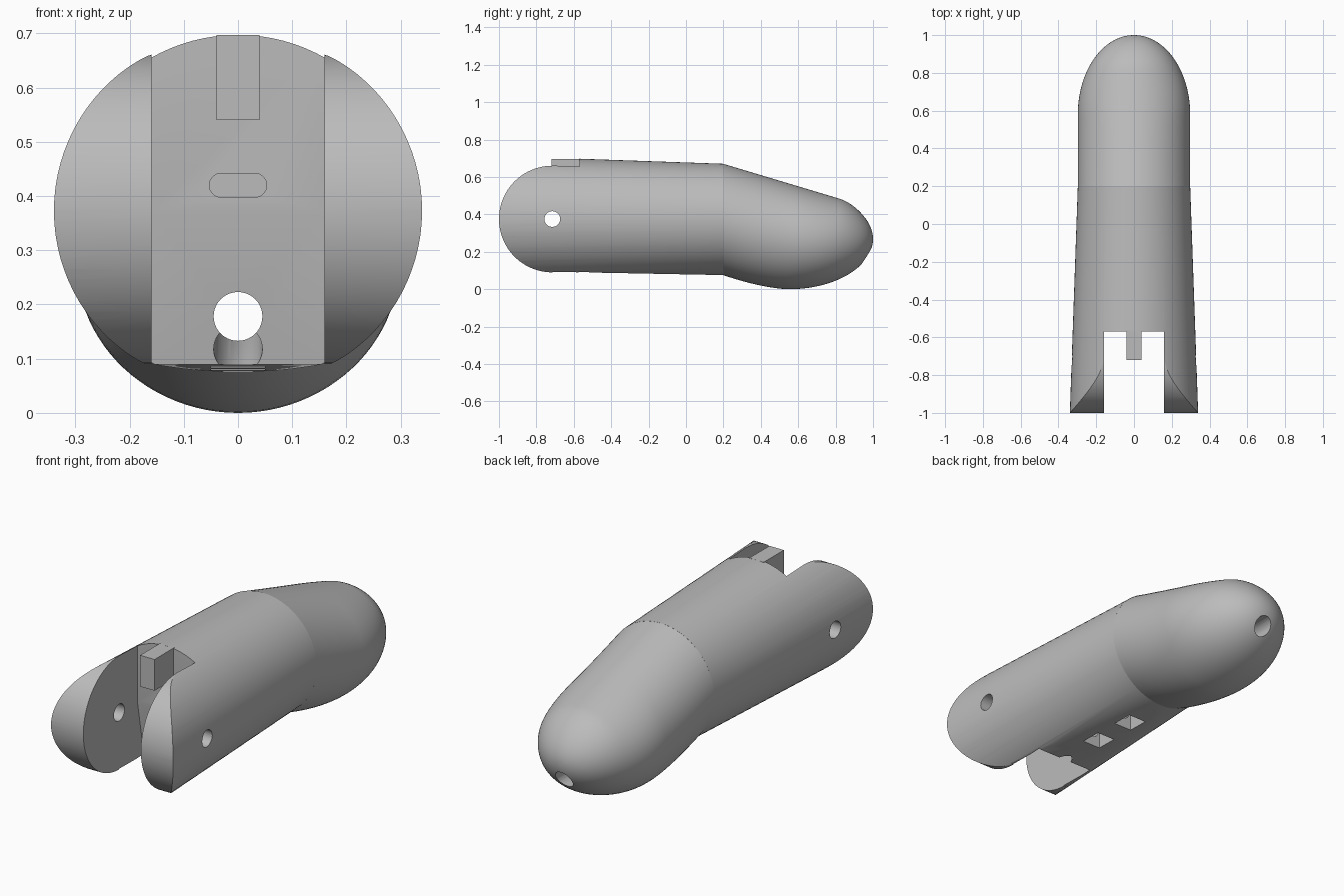
import bpy, bmesh
from math import sin, cos, pi, sqrt
from mathutils import Vector

cube = bpy.data.objects.get("Cube")
if cube:
    bpy.data.objects.remove(cube)

grey = bpy.data.materials.new("plain grey")
grey.use_nodes = True
COLOUR = (0.5, 0.5, 0.5, 1)
grey.diffuse_color = COLOUR
grey.node_tree.nodes["Principled BSDF"].inputs["Base Color"].default_value = COLOUR

AXIS = 0.373          # height of the barrel axis
PIVOT = (-0.715, 0.375)  # hinge centre (y, z)


def finish(name, bm):
    bmesh.ops.recalc_face_normals(bm, faces=bm.faces)
    mesh = bpy.data.meshes.new(name)
    bm.to_mesh(mesh)
    bm.free()
    mesh.materials.append(grey)
    obj = bpy.data.objects.new(name, mesh)
    bpy.context.collection.objects.link(obj)
    return obj


def loft(name, rings):
    """Skin a list of closed rings and cap both ends."""
    bm = bmesh.new()
    rows = [[bm.verts.new(p) for p in ring] for ring in rings]
    n = len(rows[0])
    for a, b in zip(rows, rows[1:]):
        for i in range(n):
            j = (i + 1) % n
            bm.faces.new((a[i], a[j], b[j], b[i]))
    bm.faces.new(rows[0])
    bm.faces.new(rows[-1])
    return finish(name, bm)


def ellipse(y, z, rx, rz, n=96):
    return [(rx * cos(2 * pi * i / n), y, z + rz * sin(2 * pi * i / n)) for i in range(n)]


def prism(name, outline, half):
    """Extrude a (y, z) outline across x."""
    return loft(name, [[(x, y, z) for y, z in outline] for x in (-half, half)])


def box(name, half, y0, y1, z0, z1):
    return prism(name, [(y0, z0), (y1, z0), (y1, z1), (y0, z1)], half)


def rod(name, start, end, r):
    a, b = Vector(start), Vector(end)
    turn = (b - a).to_track_quat('Z', 'Y')
    ring = [turn @ Vector((r * cos(2 * pi * i / 40), r * sin(2 * pi * i / 40), 0)) for i in range(40)]
    return loft(name, [[p + q for q in ring] for p in (a, b)])


def boolean(obj, cutter, operation='DIFFERENCE'):
    bpy.context.view_layer.objects.active = obj
    mod = obj.modifiers.new("cut", 'BOOLEAN')
    mod.operation, mod.solver, mod.object = operation, 'EXACT', cutter
    bpy.ops.object.modifier_apply(modifier=mod.name)
    bpy.data.objects.remove(cutter)


# Tapered barrel
barrel = loft("barrel", [ellipse(-1.01, AXIS, 0.34, 0.34), ellipse(0.2, AXIS, 0.2975, 0.2975)])

# Round the hinge end, leaving a small step at the pivot
py, pz = PIVOT
arc = [(py - 0.285 * sin(pi * i / 48), pz + 0.285 * cos(pi * i / 48)) for i in range(49)]
boolean(barrel, prism("rounding", arc + [(py, -0.5), (0.5, -0.5), (0.5, 1.5), (py, 1.5)], 0.6), 'INTERSECT')

# Flat underside
boolean(barrel, prism("underside", [(py, 0.093), (0.19, 0.0755), (0.19, -0.3), (py, -0.3)], 0.6))

# Hinge slot with a sloped lower back wall
boolean(barrel, prism("slot", [(-1.3, -0.3), (-0.45, -0.3), (-0.57, AXIS), (-0.57, 1), (-1.3, 1)], 0.16))

# Hinge pin hole
boolean(barrel, rod("pin", (-0.6, *PIVOT), (0.6, *PIVOT), 0.042))

# Flat cord pocket with rounded ends
pocket = []
for y in (-0.7, 0.1):
    pocket.append([((0.031 if cos(t) > 0 else -0.031) + 0.022 * cos(t), y, 0.42 + 0.022 * sin(t))
                   for t in [2 * pi * (i + 0.5) / 32 for i in range(32)]])
boolean(barrel, loft("pocket", pocket))

# Tendon tunnel, its lowered mouth and two square underside windows
boolean(barrel, rod("tunnel", (0, -0.8, 0.178), (0, 0.4, 0.178), 0.045))
boolean(barrel, rod("mouth", (0, -0.6, 0.09), (0, -0.36, 0.178), 0.045))
for y in (-0.265, -0.03):
    boolean(barrel, box("window", 0.05, y - 0.055, y + 0.055, -0.1, 0.178))

# Stop tab in the top of the slot
tab = box("stop_tab", 0.04, -0.72, -0.56, 0.54, 0.697)


# Drooping rounded fingertip
def tip_ring(y):
    top = 0.67 - 0.3 * (y - 0.2)
    if y > 0.82:
        top = 0.27 + (top - 0.27) * sqrt(1 - ((y - 0.82) / 0.18) ** 2)
    if y < 0.55:
        low = 0.075 * ((0.55 - y) / 0.35) ** 1.6
    else:
        low = 0.27 - 0.27 * sqrt(1 - ((y - 0.55) / 0.45) ** 2)
    wide = 0.2975 * sqrt(1 - (max(0, y - 0.58) / 0.42) ** 2)
    return ellipse(y, (top + low) / 2, wide, (top - low) / 2)


stations = [0.2 + 0.035 * i for i in range(10)]
stations += [0.55 + 0.45 * sin(pi / 2 * i / 40) for i in range(40)]
fingertip = loft("fingertip", [tip_ring(y) for y in stations])
boolean(fingertip, rod("tunnel", (0, 0.1, 0.178), (0, 1.2, 0.178), 0.045))

# Smooth the curved surfaces, keep cut edges sharp
for obj in (barrel, fingertip):
    bpy.ops.object.select_all(action='DESELECT')
    obj.select_set(True)
    bpy.context.view_layer.objects.active = obj
    bpy.ops.object.shade_smooth_by_angle(angle=0.5)
